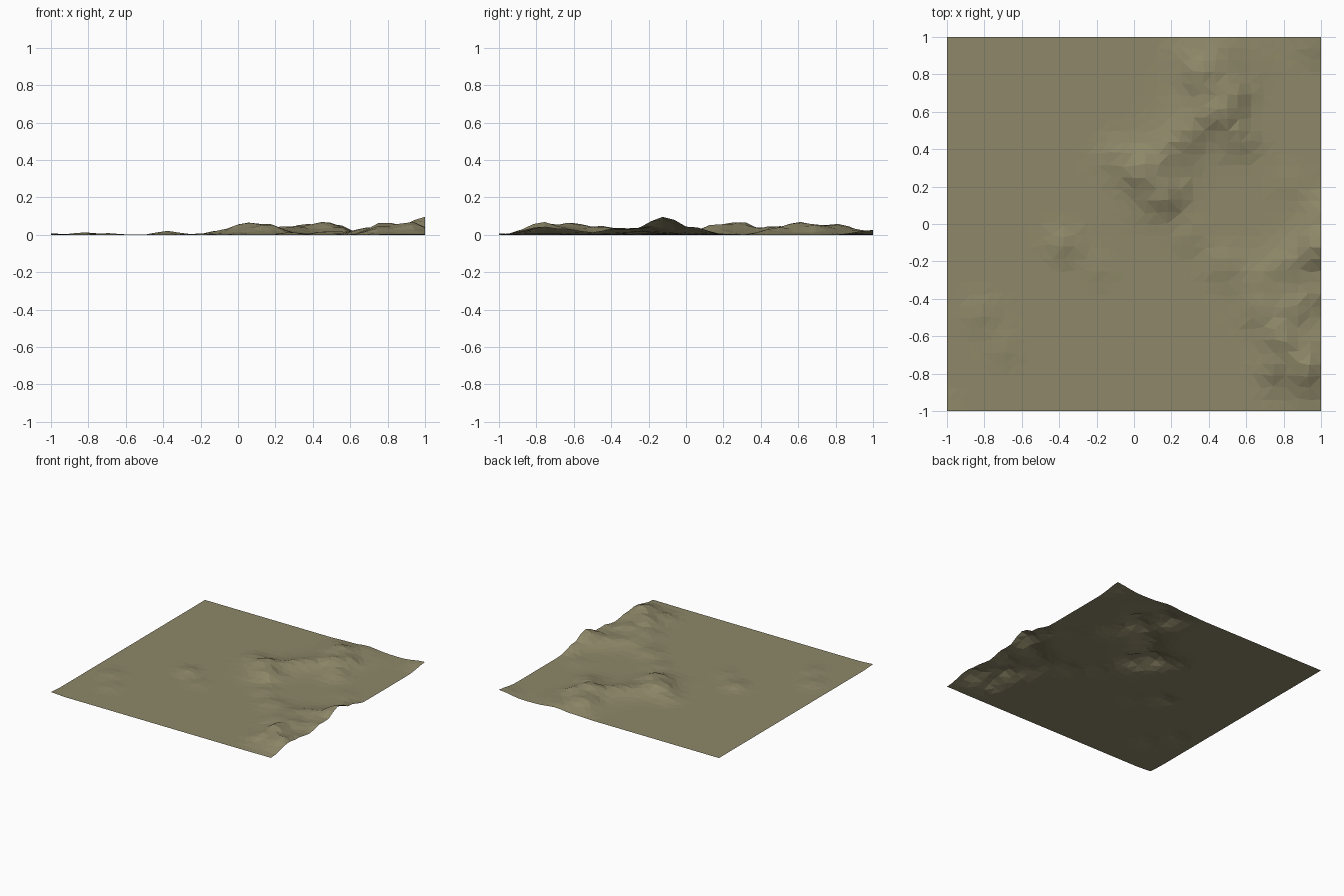
import bpy, bmesh, math
from mathutils import noise, Vector

# hills: x, y, height, radius
HILLS = [
    (0.05, 0.28, .055, .10), (0.17, 0.15, .045, .09), (-0.10, 0.36, .020, .09),
    (0.20, 0.40, .025, .09), (0.29, 0.50, .028, .09), (0.45, 0.60, .055, .10),
    (0.54, 0.69, .030, .08), (0.37, 0.79, .045, .10), (0.55, 0.47, .035, .10),
    (0.28, 0.90, .015, .09), (0.48, 0.95, .015, .08), (0.30, -0.06, .015, .09),
    (-0.38, -0.11, .025, .08), (-0.20, -0.24, .008, .09),
    (-0.82, -0.48, .015, .09), (-0.70, -0.66, .011, .09), (-1.0, -1.0, .008, .08),
    (1.00, -0.12, .092, .11), (1.00, 0.07, .035, .08), (1.00, -0.35, .035, .10),
    (0.83, -0.20, .025, .10), (0.70, -0.30, .020, .10), (0.48, -0.22, .020, .09),
    (0.68, -0.46, .022, .09), (0.85, -0.46, .025, .09), (0.78, -0.61, .058, .09),
    (0.74, -0.77, .030, .08), (0.92, -0.78, .050, .10), (1.00, -0.62, .015, .09),
    (1.00, 1.00, .028, .12), (0.84, 0.22, .008, .09),
]
# broad ridge swells under the hills: start, end, height, width
RIDGES = [((0.08, 0.2), (0.5, 0.85), .018, .17), ((0.72, -0.3), (0.92, -0.75), .018, .17)]


def ridge_distance(p, a, b):
    a, b = Vector(a), Vector(b)
    t = max(0, min(1, (p - a).dot(b - a) / (b - a).length_squared))
    return (p - a - t * (b - a)).length


def height(x, y):
    p = Vector((x, y))
    z = sum(h * math.exp(-((x - a) ** 2 + (y - b) ** 2) / (r * r)) for a, b, h, r in HILLS)
    z += sum(h * math.exp(-(ridge_distance(p, a, b) / w) ** 2) for a, b, h, w in RIDGES)
    # roughen the slopes, leave the plain flat
    return max(0, z * (1 + 0.25 * noise.noise((x * 9, y * 9, 3.7))) - 0.001)


# terrain sheet, flat triangulated facets
mesh = bpy.data.meshes.new("terrain")
bm = bmesh.new()
bmesh.ops.create_grid(bm, x_segments=32, y_segments=32, size=1)
for v in bm.verts:
    x, y = v.co.x, v.co.y
    # uneven spacing inside the square border
    if abs(x) < .99 and abs(y) < .99:
        x += .018 * noise.noise((x * 12, y * 12, 1.3))
        y += .018 * noise.noise((x * 12, y * 12, 8.1))
    v.co = (x, y, height(x, y))
bmesh.ops.triangulate(bm, faces=bm.faces[:], quad_method='SHORT_EDGE')
bm.to_mesh(mesh)
bm.free()
terrain = bpy.data.objects.new("terrain", mesh)
bpy.context.collection.objects.link(terrain)

# olive earth colour
earth = bpy.data.materials.new("earth")
earth.diffuse_color = (0.27, 0.245, 0.14, 1)
mesh.materials.append(earth)
